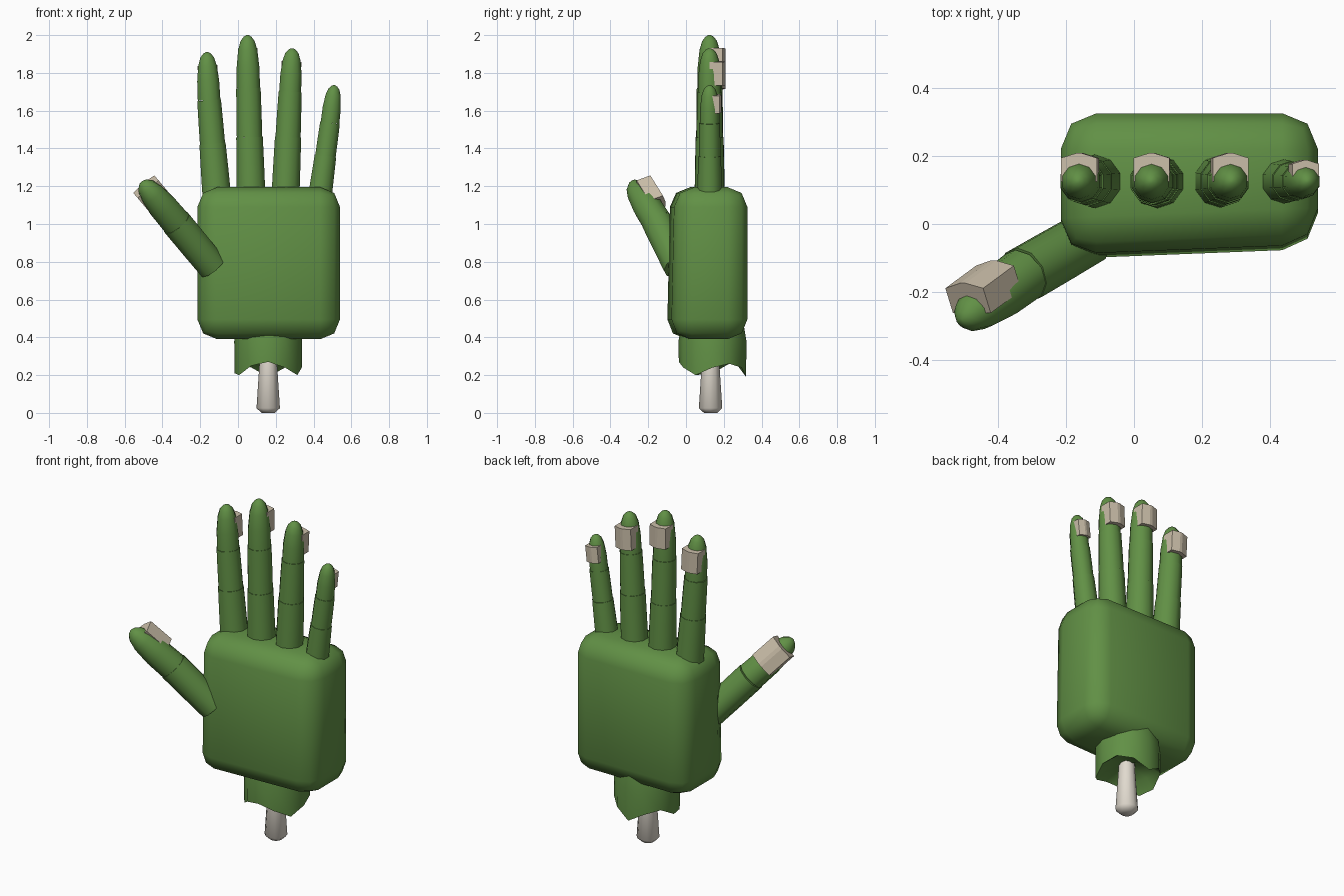
import bpy, bmesh
from math import sin, cos, tau, radians
from mathutils import Vector

if "Cube" in bpy.data.objects:
    bpy.data.objects.remove(bpy.data.objects["Cube"])


def material(name, rgb):
    m = bpy.data.materials.new(name)
    m.diffuse_color = (*rgb, 1)
    m.use_nodes = True
    m.node_tree.nodes["Principled BSDF"].inputs["Base Color"].default_value = m.diffuse_color
    return m


GREEN = material("green_skin", (0.12, 0.28, 0.06))
NAIL = material("nail_tan", (0.60, 0.52, 0.40))
BONE = material("bone_white", (0.75, 0.70, 0.62))


def finish(name, bm, mat, angle=None):
    bmesh.ops.recalc_face_normals(bm, faces=bm.faces)
    me = bpy.data.meshes.new(name)
    bm.to_mesh(me)
    bm.free()
    me.materials.append(mat)
    if angle:
        me.shade_smooth()
        me.set_sharp_from_angle(angle=radians(angle))
    ob = bpy.data.objects.new(name, me)
    bpy.context.collection.objects.link(ob)
    return ob


def frame(p, q):
    """Axis, back-facing normal and sideways direction of a limb."""
    d = (q - p).normalized()
    y = Vector((0, 1, 0))
    n = (y - d * d.y).normalized()
    return d, n, d.cross(n)


def bridge(bm, a, b):
    k = len(a)
    for i in range(k):
        bm.faces.new((a[i], a[(i + 1) % k], b[(i + 1) % k], b[i]))


def lathe(name, p, q, profile, mat, sides=10, angle=50):
    """Round solid along p-q; profile holds (fraction, radius) pairs."""
    p, q = Vector(p), Vector(q)
    d, n, s = frame(p, q)
    bm = bmesh.new()
    rings = [[bm.verts.new(p.lerp(q, t) + r * (n * cos(tau * i / sides) + s * sin(tau * i / sides)))
              for i in range(sides)] for t, r in profile]
    for a, b in zip(rings, rings[1:]):
        bridge(bm, a, b)
    bm.faces.new(rings[0])
    bm.faces.new(rings[-1])
    return finish(name, bm, mat, angle)


def nail(name, p, q, back, length, width, height):
    """Roof-shaped nail on the back of the last finger segment."""
    p, q = Vector(p), Vector(q)
    d, n, s = frame(p, q)
    w = width / 2
    section = [(-w, 0), (-w, height * 0.83), (-w * 0.15, height), (w * 0.15, height), (w, height * 0.83), (w, 0)]
    bm = bmesh.new()
    ends = [[bm.verts.new(q - d * off + s * u + n * v) for u, v in section]
            for off in (back, back + length)]
    bridge(bm, *ends)
    for e in ends:
        bm.faces.new(e)
    finish(name, bm, NAIL)


def digit(name, pts, radii, nail_size):
    for i in range(len(pts) - 1):
        r = radii[i]
        if i < len(pts) - 2:
            prof = [(0, r), (0.5, (r + radii[i + 1]) / 2 + 0.002), (1, radii[i + 1] + 0.003)]
        else:
            prof = [(0, r), (0.4, r * 0.97), (0.72, r * 0.82), (0.89, r * 0.6), (0.97, r * 0.33), (1, r * 0.1)]
        lathe(f"{name}_segment_{i + 1}", pts[i], pts[i + 1], prof, GREEN)
    nail(name + "_nail", pts[-2], pts[-1], *nail_size)


# palm: slightly wedge-shaped block with rounded edges
bm = bmesh.new()
bmesh.ops.create_cube(bm, size=2)
for v in bm.verts:
    right, back, up = (c > 0 for c in v.co)
    front_y = -0.105 + 0.03 * right + 0.018 * up
    v.co = (0.54 if right else -0.215, 0.325 if back else front_y, 1.195 if up else 0.39)
bmesh.ops.bevel(bm, geom=bm.edges[:], offset=0.105, segments=2, profile=0.5, affect='EDGES')
finish("palm", bm, GREEN, 60)

# four fingers: base, two joints, tip as (x, z)
Y = 0.125
fingers = {
    "index_finger": ([(-0.11, 1.12), (-0.135, 1.425), (-0.153, 1.655), (-0.165, 1.91)], (0.08, 0.07, 0.063), 1),
    "middle_finger": ([(0.07, 1.12), (0.061, 1.46), (0.055, 1.72), (0.05, 2.0)], (0.08, 0.071, 0.065), 1),
    "ring_finger": ([(0.25, 1.12), (0.265, 1.46), (0.276, 1.70), (0.287, 1.93)], (0.078, 0.07, 0.061), 1),
    "little_finger": ([(0.43, 1.12), (0.463, 1.36), (0.487, 1.535), (0.51, 1.735)], (0.066, 0.057, 0.052), 0.75),
}
for name, (xz, radii, k) in fingers.items():
    digit(name, [(x, Y, z) for x, z in xz], radii, (0.07 * k, 0.125 * k, 0.105 * k, 0.083 * k))

# thumb
digit("thumb", [(-0.135, -0.04, 0.775), (-0.325, -0.15, 1.005), (-0.508, -0.285, 1.222)],
      (0.082, 0.082), (0.055, 0.155, 0.145, 0.097))

# torn wrist: hollow tube with a ragged lower rim
rim = (0.24, 0.26, 0.24, 0.19, 0.24, 0.26, 0.21, 0.20, 0.25, 0.27, 0.24, 0.20)
bm = bmesh.new()


def wrist_ring(r, heights):
    return [bm.verts.new((0.16 + r * cos(tau * i / 12), 0.14 + r * sin(tau * i / 12), z))
            for i, z in enumerate(heights)]


loops = [wrist_ring(0.165, [0.47] * 12), wrist_ring(0.18, [0.38] * 12),
         wrist_ring(0.178, rim), wrist_ring(0.13, [z * 0.5 + 0.16 for z in rim])]
for a, b in zip(loops, loops[1:]):
    bridge(bm, a, b)
bm.faces.new(loops[0])
hub = bm.verts.new((0.16, 0.14, 0.31))
for i in range(12):
    bm.faces.new((loops[3][i], loops[3][(i + 1) % 12], hub))
finish("torn_wrist", bm, GREEN, 50)

# protruding arm bone
lathe("arm_bone", (0.16, 0.13, 0), (0.16, 0.13, 0.36),
      [(0, 0.035), (0.07, 0.062), (0.75, 0.046), (1, 0.042)], BONE, 12)
